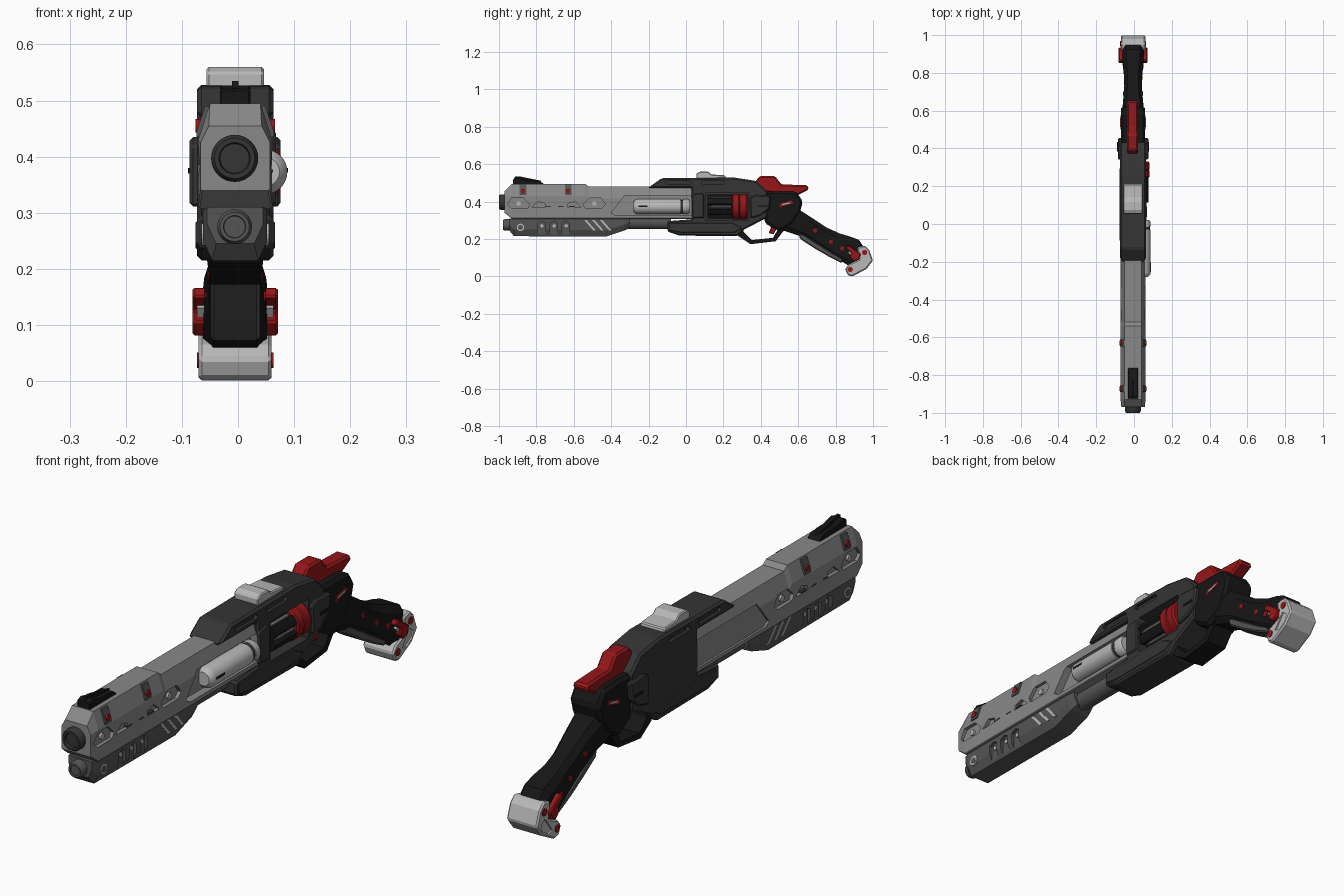
import bpy, bmesh
from math import sin, cos, pi

if "Cube" in bpy.data.objects:
    bpy.data.objects.remove(bpy.data.objects["Cube"])

CX, H = -0.005, 0.066   # body centre line and half width


def material(name, *c):
    m = bpy.data.materials.new(name)
    m.diffuse_color = (*c, 1)
    m.use_nodes = True
    m.node_tree.nodes["Principled BSDF"].inputs["Base Color"].default_value = m.diffuse_color
    return m


LIGHT = material("light_grey", .48, .48, .48)
GREY = material("mid_grey", .25, .25, .25)
DARK = material("dark_grey", .09, .09, .09)
COAL = material("charcoal", .035, .035, .035)
BLACK = material("black", .008, .008, .008)
RED = material("red", .3, .008, .01)


def bake(ob):
    dg = bpy.context.evaluated_depsgraph_get()
    me = bpy.data.meshes.new_from_object(ob.evaluated_get(dg))
    ob.modifiers.clear()
    ob.data = me


def loft(name, rings, mat=None, bevel=0, smooth=False):
    n, bm = len(rings[0]), bmesh.new()
    vs = [[bm.verts.new(p) for p in r] for r in rings]
    for a, b in zip(vs, vs[1:]):
        for i in range(n):
            bm.faces.new((a[i], a[(i + 1) % n], b[(i + 1) % n], b[i]))
    bm.faces.new(vs[0])
    bm.faces.new(vs[-1])
    bmesh.ops.recalc_face_normals(bm, faces=bm.faces)
    me = bpy.data.meshes.new(name)
    bm.to_mesh(me)
    bm.free()
    ob = bpy.data.objects.new(name, me)
    bpy.context.collection.objects.link(ob)
    if mat:
        me.materials.append(mat)
    if bevel:
        b = ob.modifiers.new("bevel", 'BEVEL')
        b.width, b.segments, b.limit_method, b.angle_limit = bevel, 1, 'ANGLE', .6
        bake(ob)
    if smooth:
        bpy.ops.object.select_all(action='DESELECT')
        ob.select_set(True)
        bpy.context.view_layer.objects.active = ob
        bpy.ops.object.shade_smooth_by_angle(angle=.6)
    return ob


def slab(name, pts, x0, x1, mat=None, bevel=0):
    """(y, z) outline extruded across x"""
    return loft(name, [[(x, y, z) for y, z in pts] for x in (x0, x1)], mat, bevel)


def prism(name, pts, h, mat=None, bevel=0):
    return slab(name, pts, CX - h, CX + h, mat, bevel)


def rect(y0, y1, z0, z1):
    return [(y0, z0), (y1, z0), (y1, z1), (y0, z1)]


def disc(y, z, r, n=16):
    return [(y + r * cos(2 * pi * i / n), z + r * sin(2 * pi * i / n)) for i in range(n)]


def turned(name, x, z, prof, mat, n=32):
    """(y, radius) profile turned around an axis along y"""
    rings = [[(x + a, y, z + b) for a, b in disc(0, 0, r, n)] for y, r in prof]
    return loft(name, rings, mat, smooth=True)


def sec(y, h, z0, z1, top=(.003, .003), bot=(.003, .003)):
    """chamfered box section at y"""
    half = [(h - bot[0], z0), (h, z0 + bot[1]), (h, z1 - top[1]), (h - top[0], z1)]
    return [(CX + a, y, z) for a, z in half] + [(CX - a, y, z) for a, z in half[::-1]]


def both(pts, h, d):
    """pocket cutters of depth d on both sides"""
    return [slab("cutter", pts, CX + s * (h - d), CX + s * (h + .05)) for s in (1, -1)]


def cut(ob, cutters):
    for c in cutters:
        m = ob.modifiers.new("cut", 'BOOLEAN')
        m.operation, m.solver, m.object = 'DIFFERENCE', 'EXACT', c
        c.hide_render = True
    bake(ob)
    for c in cutters:
        bpy.data.objects.remove(c)


# Barrel shroud with pockets and side recesses
T = (.021, .065)
shroud = loft("barrel_shroud", [
    sec(-.97, H - .004, .34, .455, (.015, .03)), sec(-.93, H, .308, .495, T),
    sec(-.54, H, .308, .495, T), sec(-.52, H, .308, .48, T), sec(.05, H, .308, .48, T)], GREY)
pocket = [(-.955, .385), (-.935, .365), (-.845, .365), (-.835, .385), (-.87, .42), (-.93, .42)]
small = [(-.825, .37), (-.75, .37), (-.755, .39), (-.79, .40)]
flip = lambda pts: [(-1.385 - y, z) for y, z in pts]
cuts = []
for p in (pocket, small, flip(pocket), flip(small)):
    cuts += both(p, H, .014)
panel = [(-.40, .34), (-.375, .325), (.03, .325), (.03, .43), (-.33, .43)]
cuts.append(slab("cutter", panel, CX - H - .05, CX - H + .008))
cuts.append(slab("cutter", panel, CX + H - .03, CX + H + .05))
cut(shroud, cuts)
for i, y in enumerate((-.895, -.49)):
    prism(f"pocket_screw_{i}", disc(y, .39, .012), H - .006, LIGHT)
for i, y in enumerate((-.74, -.67, -.61)):
    prism(f"shroud_seam_{i}", rect(y - .015, y + .015, .372, .377), H + .001, COAL)
for i, y in enumerate((-.872, -.63)):
    tab = [(H + .003, .435), (H + .003, .445), (.054, .49), (-.054, .49),
           (-H - .003, .445), (-H - .003, .435)]
    loft(f"shroud_tab_{i}", [[(CX + a, y + d, z) for a, z in tab] for d in (-.018, .018)], DARK)
    prism(f"tab_screw_{i}", disc(y, .455, .012), H + .005, RED)

# Muzzle, guide rod and under tube
turned("muzzle", -.006, .397, [(-.95, .042), (-.99, .042), (-1, .036), (-1, .028), (-.99, .026)], COAL)
turned("guide_rod", -.006, .275, [(-.92, .031), (-.968, .031), (-.978, .026), (-.978, .02), (-.972, .019)], DARK)
turned("under_tube", CX, .288, [(-.32, .036), (-.08, .036)], DARK)

# Lower lug with ribs, slits and screws
C = (.016, .035)
lug = loft("lower_lug", [
    sec(-.945, .05, .245, .31, bot=C), sec(-.92, .057, .215, .31, bot=C),
    sec(-.43, .057, .212, .31, bot=C), sec(-.33, .057, .245, .31, bot=(.016, .03)),
    sec(-.30, .05, .26, .31, bot=(.016, .03))], DARK)
cuts = []
for y in (-.77, -.705, -.64):
    cuts += both([(y - .022, .19), (y + .018, .19), (y + .018, .285), (y, .295), (y - .022, .285)], .057, .012)
cut(lug, cuts)
for i, y in enumerate((-.77, -.705, -.64)):
    prism(f"rib_screw_{i}", disc(y, .27, .009), .05, LIGHT)
    s = -.545 + .042 * i
    prism(f"lug_slit_{i}", [(s, .302), (s + .013, .302), (s + .063, .245), (s + .05, .245)], .058, LIGHT)
prism("lug_screw", disc(-.885, .262, .02), .06, LIGHT)
prism("lug_screw_core", disc(-.885, .262, .013), .061, DARK)

# Front sight
prism("front_sight", [(-.925, .485), (-.925, .52), (-.905, .527), (-.86, .515), (-.78, .51), (-.75, .485)], .027, BLACK, .003)
prism("sight_blade", [(-.92, .51), (-.915, .535), (-.89, .535), (-.83, .522), (-.77, .51)], .006, BLACK)

# Side canister on the right
turned("side_canister", .048, .373, [(-.28, .026), (-.268, .038), (-.26, .04), (-.03, .04)], LIGHT)
turned("canister_band", .048, .373, [(-.04, .036), (-.015, .036)], COAL)
turned("canister_cap", .048, .373, [(-.015, .04), (.01, .04), (.022, .032)], LIGHT)
slab("canister_slot", rect(-.255, -.205, .372, .38), .07, .089, BLACK)
slab("canister_bracket", [(.03, .31), (.1, .31), (.1, .44), (.085, .45), (.03, .44)], -.02, .068, COAL, .008)

# Receiver with drum window and top slots
HR = .068
receiver = prism("receiver", [
    (-.205, .472), (-.13, .525), (.26, .528), (.375, .51), (.435, .455), (.435, .315), (.31, .25),
    (.275, .215), (-.035, .218), (-.10, .24), (-.10, .295), (.03, .305), (.03, .472)], HR, COAL, .008)
cuts = [slab("cutter", rect(.105, .335, .298, .448), -.058, .12)]
for a, b in ((-.11, .03), (.08, .21)):
    cuts += both([(a, .5), (a + .01, .49), (b - .01, .49), (b, .5), (b - .01, .51), (a + .01, .51)], HR, .012)
cut(receiver, cuts)
prism("lower_rail", [(-.09, .245), (-.03, .235), (.26, .235), (.3, .26), (.25, .285), (-.09, .285)], HR + .003, COAL, .003)
prism("top_latch", [(.055, .52), (.055, .55), (.075, .56), (.12, .56), (.135, .545), (.21, .54), (.215, .52)], .051, LIGHT, .004)
prism("rear_plate", [(.34, .42), (.37, .435), (.455, .43), (.445, .36), (.40, .325), (.345, .31)], .081, COAL, .006)
prism("plate_slot", rect(.385, .435, .37, .38), .084, BLACK)

# Revolving drum with flutes, chambers and red ring
DX, DZ = .015, .373
fl = [(2 * pi * i / 48, .064 - .016 * max(0, cos(6 * 2 * pi * i / 48))) for i in range(48)]
loft("drum", [[(DX + r * cos(a), y, DZ + r * sin(a)) for a, r in fl] for y in (.115, .25)], BLACK)
for i in range(6):
    a = pi * i / 3
    turned(f"chamber_{i}", DX + .047 * cos(a), DZ + .047 * sin(a), [(.125, .004), (.15, .008), (.24, .008)], GREY, 10)
turned("drum_ring", DX, DZ, [(.245, .062), (.252, .068), (.282, .068), (.286, .064),
                             (.29, .068), (.322, .068), (.33, .062)], RED)

# Rear frame, red hammer and badges
prism("rear_frame", [(.42, .455), (.50, .455), (.59, .452), (.625, .40), (.61, .345), (.57, .28),
                     (.50, .24), (.42, .285)], .064, BLACK, .012)
slab("hammer", [(.365, .50), (.395, .537), (.475, .537), (.51, .492), (.65, .487), (.657, .465),
                (.60, .435), (.50, .44), (.43, .45)], -.038, .022, RED, .008)
prism("badge", [(.50, .37), (.505, .39), (.565, .405), (.575, .392)], .0665, RED)
prism("badge_inlay", [(.513, .38), (.515, .387), (.557, .397), (.56, .391)], .068, LIGHT)

# Trigger and guard
prism("trigger", [(.425, .30), (.475, .30), (.482, .25), (.468, .225), (.442, .232), (.455, .26)], .012, RED, .003)
prism("trigger_guard", [(.27, .24), (.28, .215), (.345, .172), (.48, .188), (.515, .235), (.545, .265),
                        (.50, .265), (.465, .206), (.352, .194), (.31, .235), (.30, .26)], .045, BLACK)

# Grip: bevelled sections between top and bottom points
st = [(.60, .36, .49, .255, .06), (.67, .315, .62, .212, .052), (.75, .262, .70, .16, .046),
      (.82, .23, .775, .112, .048), (.88, .212, .835, .078, .055), (.925, .195, .865, .06, .057), (.955, .15, .89, .05, .057)]


def grip_ring(ty, tz, by, bz, h):
    out = [(h - .018, 0), (h, .2), (h, .8), (h - .018, 1)]
    out += [(-a, t) for a, t in out[::-1]]
    return [(CX + a, ty + (by - ty) * t, tz + (bz - tz) * t) for a, t in out]


loft("grip", [grip_ring(*s) for s in st], BLACK)
prism("grip_front_strap", [(.60, .235), (.63, .225), (.70, .178), (.775, .13), (.84, .095), (.835, .07),
                           (.765, .105), (.69, .148), (.61, .2)], .044, DARK, .006)
for i, (y, z) in enumerate(((.69, .245), (.775, .185), (.835, .15))):
    prism(f"grip_stud_{i}", disc(y, z, .011), (.052, .049, .054)[i], RED)

# Butt cap with red latches and pins
cap = prism("butt_cap", [(.915, .155), (.955, .165), (.98, .14), (1.0, .085), (.965, .04), (.89, 0), (.865, .005),
                         (.85, .04), (.87, .065), (.925, .09)], .065, LIGHT, .006)
cut(cap, both([(.905, .04), (.93, .035), (.968, .06), (.972, .085), (.95, .10)], .065, .006))
prism("butt_latch", [(.85, .15), (.865, .168), (.88, .16), (.935, .12), (.925, .09), (.90, .08), (.875, .105), (.885, .125)], .076, RED, .004)
prism("latch_inlay", [(.865, .13), (.88, .14), (.895, .125), (.88, .112)], .068, LIGHT)
for i, (y, z) in enumerate(((.878, .037), (.955, .128))):
    prism(f"butt_pin_{i}", disc(y, z, .014), .068, RED)
